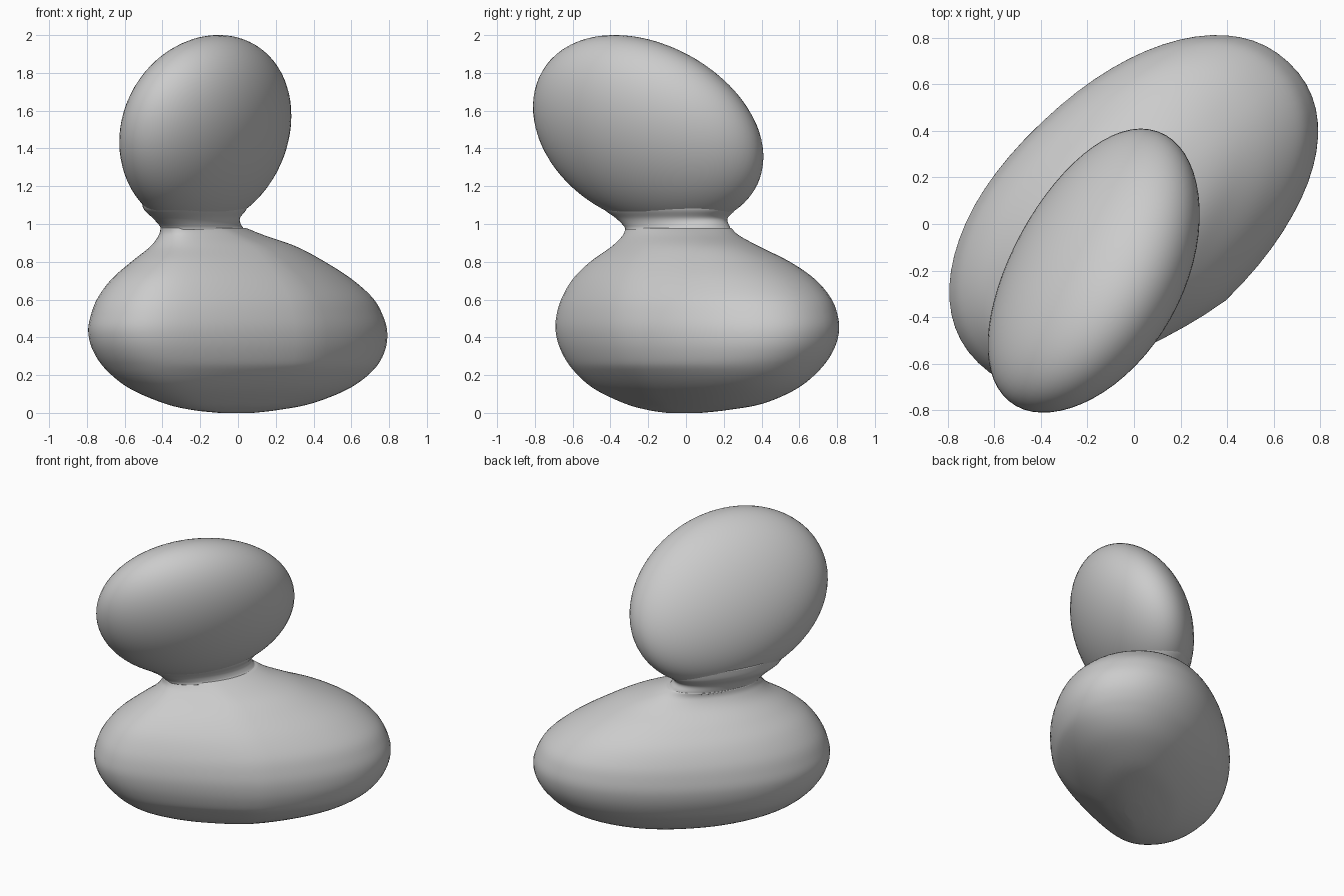
import bpy
import bmesh
from math import sin, cos, pi, sqrt, copysign
from mathutils import Matrix, Vector

cube = bpy.data.objects.get("Cube")
if cube:
    bpy.data.objects.remove(cube, do_unlink=True)

# One matte grey for the whole figure
grey = bpy.data.materials.new("stone_grey")
grey.use_nodes = True
colour = (0.6, 0.6, 0.6, 1)
grey.diffuse_color = colour
grey.node_tree.nodes["Principled BSDF"].inputs["Base Color"].default_value = colour

SIDES = 64
STEPS = 6
SKEW = 0.48      # how far each oval section leans towards the diagonal
FULLNESS = 2.15  # superellipse power of the sections
PINCH = 0.16     # narrowing of one flank of the body


def add_object(name, bm):
    mesh = bpy.data.meshes.new(name)
    bmesh.ops.recalc_face_normals(bm, faces=bm.faces[:])
    bm.to_mesh(mesh)
    bm.free()
    mesh.materials.append(grey)
    mesh.shade_smooth()
    obj = bpy.data.objects.new(name, mesh)
    bpy.context.collection.objects.link(obj)
    return obj


def smooth_path(points):
    """Resample a list of section vectors with a Catmull-Rom curve."""
    result = []
    for i in range(len(points) - 1):
        a, b = points[max(i - 1, 0)], points[i]
        c, d = points[i + 1], points[min(i + 2, len(points) - 1)]
        for s in range(STEPS):
            t = s / STEPS
            result.append(b + (c - a) * (t / 2)
                          + (a * 2 - b * 5 + c * 4 - d) * (t * t / 2)
                          + (b * 3 - a - c * 3 + d) * (t ** 3 / 2))
    return result + [points[-1]]


def diagonal_oval(z, pinch):
    """Superellipse along the x = y diagonal, fitted to a unit square."""
    def power(w):
        return copysign(abs(w) ** (2 / FULLNESS), w)
    skew = SKEW + 0.5 * max(0, 0.25 - z)  # slimmer towards the base
    points = []
    for k in range(SIDES):
        a = 2 * pi * k / SIDES
        along = sqrt(1 + skew) * power(cos(a))
        across = sqrt(1 - skew) * power(sin(a))
        if cos(a) < 0 and sin(a) < 0:
            across *= 1 - pinch * sin(2 * a)
        points.append((along - across, along + across))
    reach = max(u for u, v in points)
    front = -min(v for u, v in points)
    return [(u / reach, v / (front if v < 0 else reach)) for u, v in points]


def loft(name, sections, pinch=0):
    """Skin diagonal ovals given as (z, x min, x max, y min, y max)."""
    bm = bmesh.new()
    rings = []
    for z, x0, x1, y0, y1 in smooth_path([Vector(s) for s in sections]):
        rings.append([bm.verts.new(((x0 + x1 + (x1 - x0) * u) / 2,
                                    (y0 + y1 + (y1 - y0) * v) / 2, z))
                      for u, v in diagonal_oval(z, pinch)])
    for low, high in zip(rings, rings[1:]):
        for k in range(SIDES):
            n = (k + 1) % SIDES
            bm.faces.new((low[k], low[n], high[n], high[k]))
    bm.faces.new(rings[0])
    bm.faces.new(rings[-1])
    return add_object(name, bm)


# Body: a wide diagonal pebble that rises to the neck seam
loft("body", (
    (0.0, -0.10, 0.08, -0.10, 0.08),
    (0.015, -0.24, 0.21, -0.20, 0.22),
    (0.05, -0.39, 0.39, -0.325, 0.41),
    (0.13, -0.575, 0.59, -0.49, 0.59),
    (0.23, -0.70, 0.72, -0.60, 0.71),
    (0.33, -0.768, 0.778, -0.662, 0.78),
    (0.43, -0.793, 0.79, -0.69, 0.81),
    (0.52, -0.778, 0.765, -0.685, 0.802),
    (0.61, -0.742, 0.712, -0.657, 0.766),
    (0.71, -0.668, 0.60, -0.598, 0.68),
    (0.80, -0.565, 0.46, -0.507, 0.55),
    (0.88, -0.465, 0.31, -0.395, 0.39),
    (0.94, -0.42, 0.14, -0.335, 0.28),
    (0.98, -0.41, 0.04, -0.32, 0.24),
), PINCH)

# Neck: a short collar flaring up into the head
loft("neck", (
    (0.97, -0.41, 0.04, -0.32, 0.24),
    (0.99, -0.415, 0.02, -0.33, 0.23),
    (1.03, -0.45, 0.01, -0.37, 0.22),
    (1.08, -0.50, 0.045, -0.435, 0.265),
    (1.14, -0.51, 0.05, -0.45, 0.28),
))

# Head: a sheared sphere tilting forward, gently bowed to one side
bm = bmesh.new()
bmesh.ops.create_uvsphere(bm, u_segments=SIDES, v_segments=40, radius=1)
shear = Matrix(((0.455, 0, 0, -0.185),
                (0.282, 0.541, 0, -0.2),
                (0.07, -0.186, 0.470, 1.49),
                (0, 0, 0, 1)))
bmesh.ops.transform(bm, matrix=shear, verts=bm.verts[:])
centre = shear.translation
long_axis = Vector((0.45, 0.85, -0.2)).normalized() / 0.65
for vert in bm.verts:
    t = (vert.co - centre).dot(long_axis)
    bow = 0.022 * max(0, 1 - t * t)
    vert.co += Vector((bow, -bow, 0))
add_object("head", bm)
